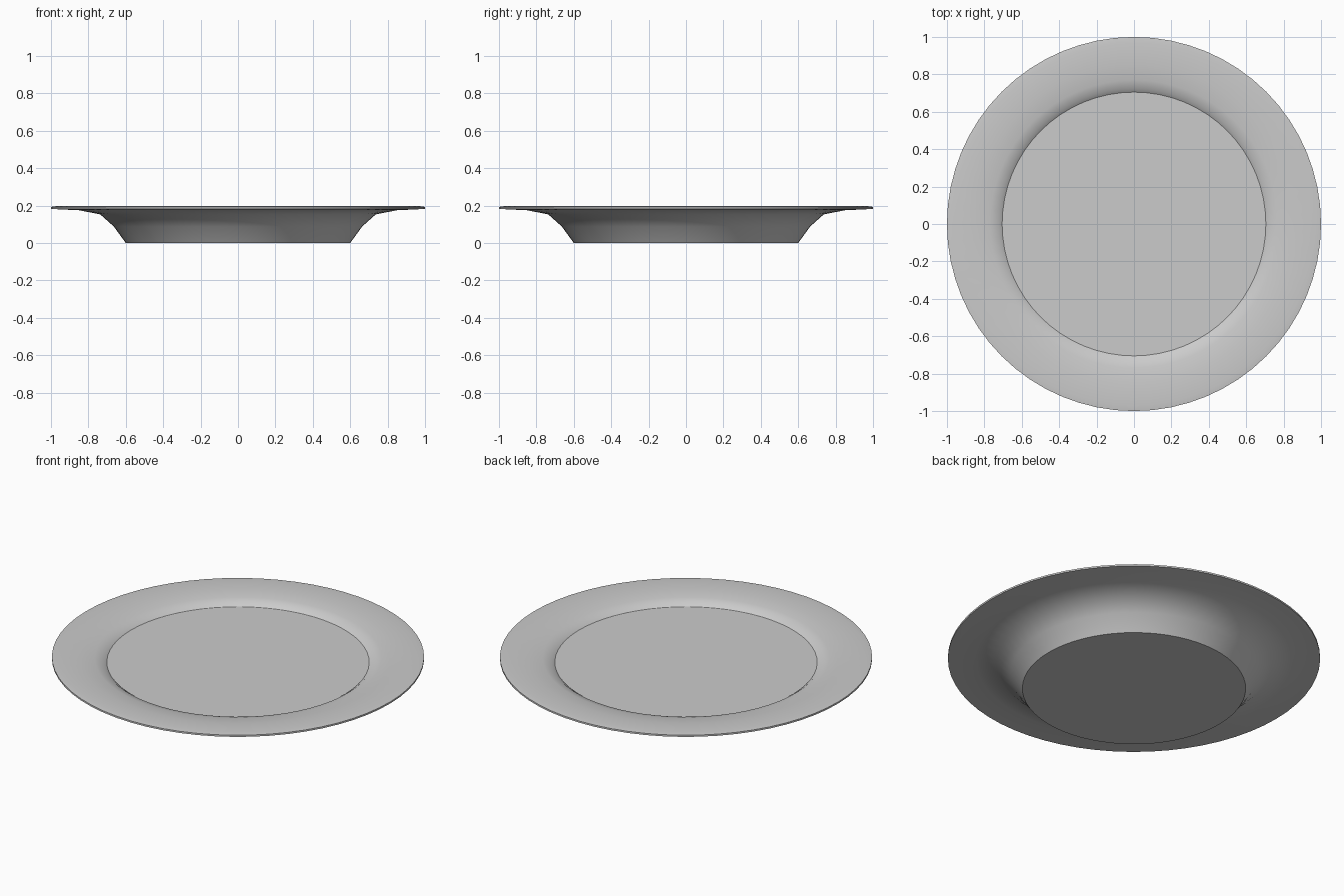
import bpy, bmesh, math

if "Cube" in bpy.data.objects:
    bpy.data.objects.remove(bpy.data.objects["Cube"])

SIDES = 64


def finish(bm, name):
    mesh = bpy.data.meshes.new(name)
    bm.to_mesh(mesh)
    bm.free()
    obj = bpy.data.objects.new(name, mesh)
    bpy.context.collection.objects.link(obj)
    bpy.ops.object.select_all(action='DESELECT')
    bpy.context.view_layer.objects.active = obj
    obj.select_set(True)
    bpy.ops.object.shade_smooth_by_angle(angle=math.radians(40))
    return obj


def lathe(name, profile):
    bm = bmesh.new()
    verts = [bm.verts.new((r, 0, z)) for r, z in profile]
    edges = [bm.edges.new(pair) for pair in zip(verts, verts[1:])]
    bmesh.ops.spin(bm, geom=verts + edges, cent=(0, 0, 0), axis=(0, 0, 1),
                   angle=math.tau, steps=SIDES, use_duplicate=False)
    bmesh.ops.remove_doubles(bm, verts=bm.verts, dist=0.0005)
    bmesh.ops.recalc_face_normals(bm, faces=bm.faces)
    return finish(bm, name)


# Plate shell: underside, thin rim, then the dished inside
lathe("plate", [
    (0, 0), (0.6, 0), (0.664, 0.088), (0.737, 0.153), (0.85, 0.175),
    (0.96, 0.18), (1.0, 0.183), (1.0, 0.193), (0.97, 0.197),
    (0.85, 0.193), (0.77, 0.186), (0.725, 0.174), (0.695, 0.15),
    (0.645, 0.1), (0.59, 0.02), (0, 0.02)])

# Flat filling inside the plate
bm = bmesh.new()
bmesh.ops.create_circle(bm, cap_ends=True, segments=SIDES, radius=0.705)
bmesh.ops.translate(bm, verts=bm.verts, vec=(0, 0, 0.16))
finish(bm, "filling")
